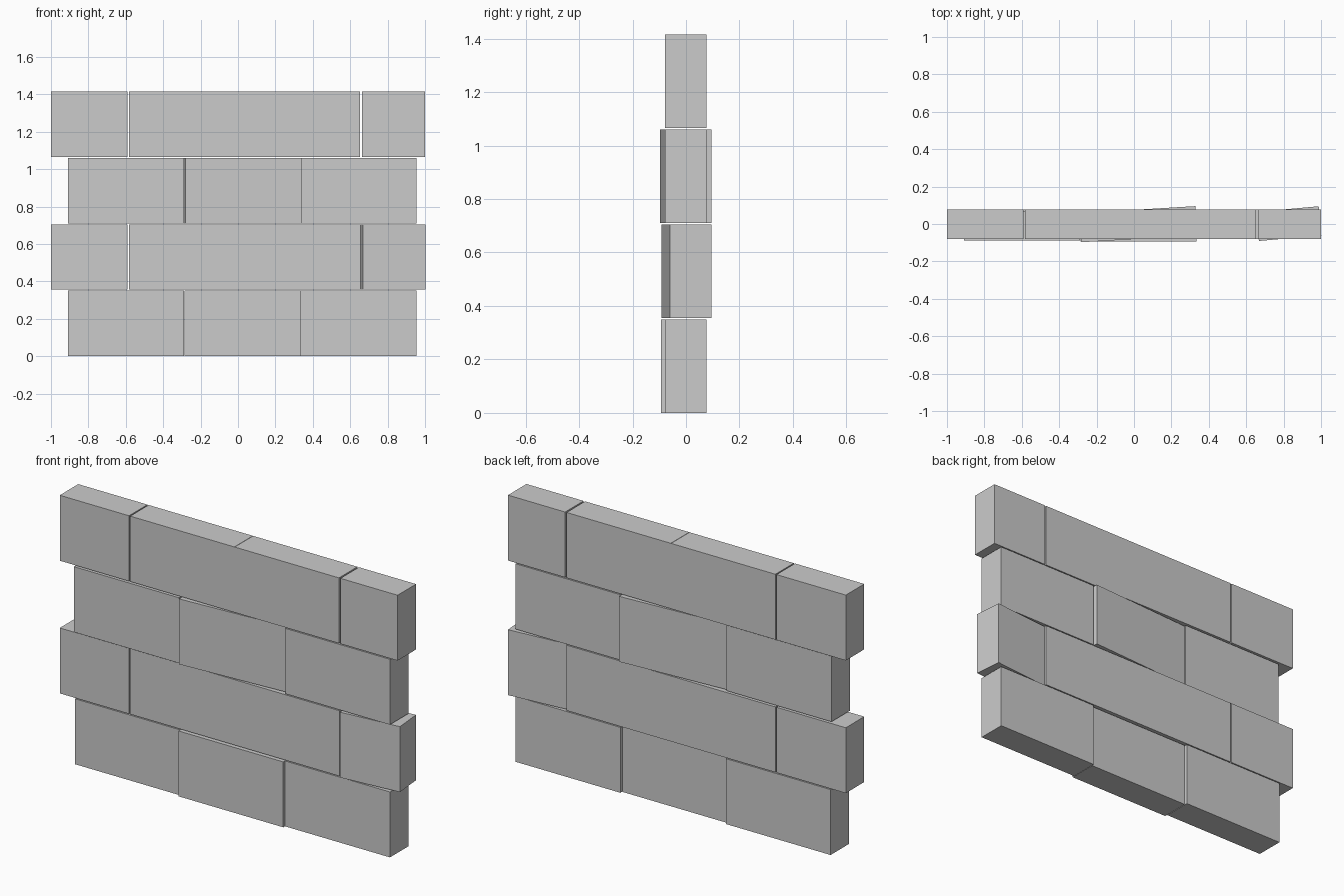
import bpy, math
from mathutils import Matrix

if "Cube" in bpy.data.objects:
    bpy.data.objects.remove(bpy.data.objects["Cube"])

H, D = 0.35, 0.156      # block height and depth
STEP = 0.355            # row spacing, leaving a thin open joint


def block(name, x0, x1, row, dy=0.0, turn=0.0):
    bpy.ops.mesh.primitive_cube_add(size=1)
    ob = bpy.context.object
    ob.name = name
    ob.data.transform(Matrix.Diagonal((x1 - x0, D, H, 1)))
    ob.location = ((x0 + x1) / 2, -0.001 + dy, row * STEP + H / 2)
    ob.rotation_euler.z = turn
    return ob


# each block: left, right, depth shift, turn about vertical
rows = [
    # bottom row: middle block pushed forward
    [(-0.91, -0.29, 0, 0), (-0.287, 0.333, -0.014, 0), (0.335, 0.955, 0, 0)],
    # second row: right-hand end block twisted
    [(-1.0, -0.59, 0, 0), (-0.583, 0.034, 0, 0), (0.036, 0.655, 0, 0),
     (0.66, 0.995, 0.003, 0.09)],
    # third row: left block slightly forward, middle block twisted
    [(-0.91, -0.289, -0.008, 0), (-0.285, 0.334, 0, 0.06), (0.336, 0.955, 0, 0)],
    # top row: straight
    [(-1.0, -0.59, 0, 0), (-0.583, 0.034, 0, 0), (0.036, 0.653, 0, 0),
     (0.662, 1.0, 0, 0)],
]

# wall
for r, blocks in enumerate(rows):
    for i, (x0, x1, dy, turn) in enumerate(blocks):
        block(f"wall_block_row{r + 1}_{i + 1}", x0, x1, r, dy, turn)
